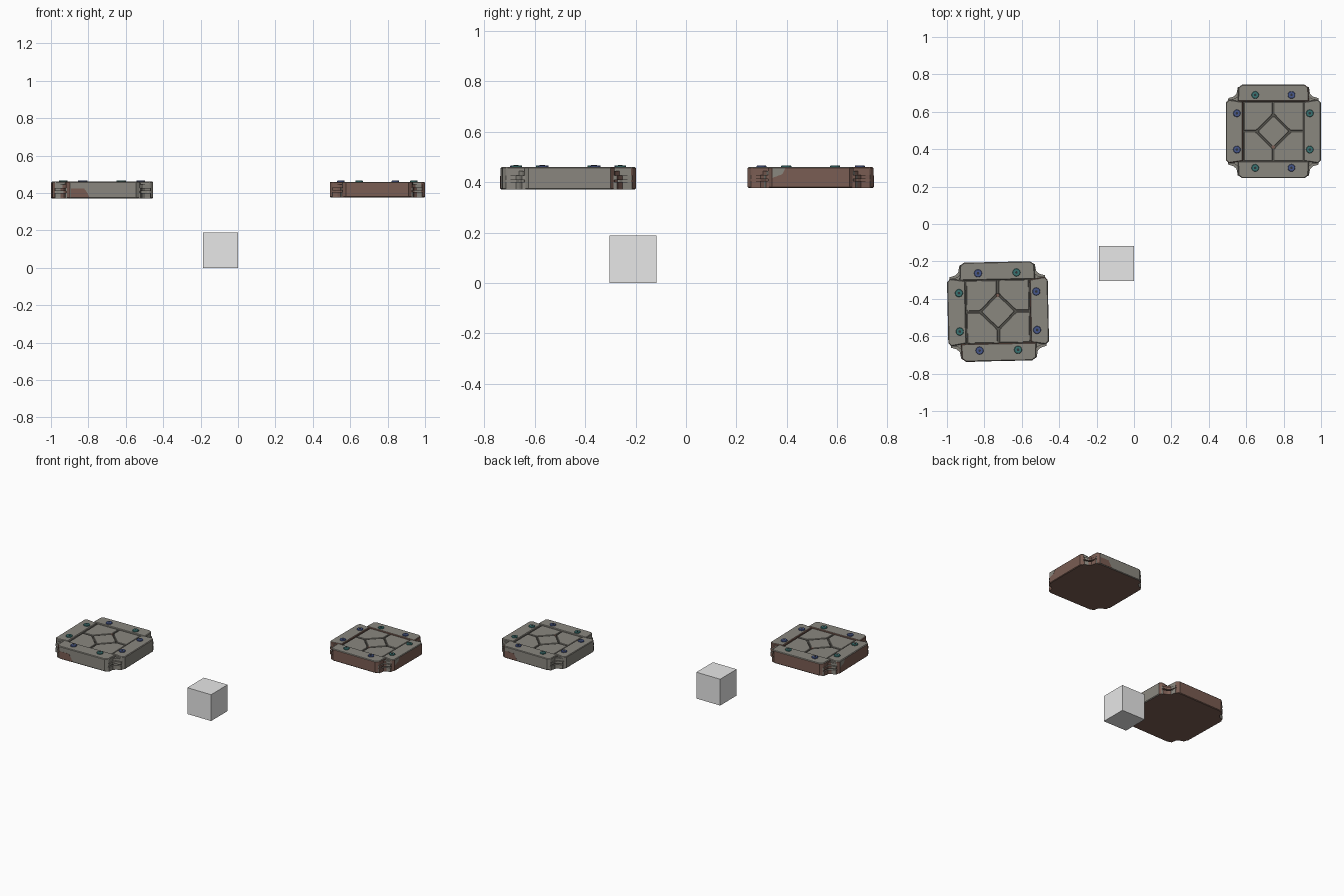
import bpy, bmesh, math
from mathutils import Matrix, Vector

if "Cube" in bpy.data.objects:
    bpy.data.objects.remove(bpy.data.objects["Cube"])


def material(name, hexcol):
    def lin(v):
        v /= 255
        return v / 12.92 if v < 0.04045 else ((v + 0.055) / 1.055) ** 2.4
    m = bpy.data.materials.new(name)
    m.diffuse_color = (*[lin(int(hexcol[i:i + 2], 16)) for i in (0, 2, 4)], 1)
    m.use_nodes = True
    m.node_tree.nodes["Principled BSDF"].inputs["Base Color"].default_value = m.diffuse_color
    return m


STONE = material("stone grey", "8a877f")
RUST = material("rust brown", "7a5d53")
GROOVE = material("groove dark grey", "55534d")
TEAL = material("bolt teal", "3a7472")
BLUE = material("bolt blue", "47578a")
DARK = material("bolt dark centre", "33363a")
PALE = material("pale grey", "e7e7e7")


def prism(name, pts, z0, z1, mats, place, bevel=0, axis=None):
    """Extrude an outline between two heights; axis maps it to another plane."""
    bm = bmesh.new()
    n = len(pts)
    lo = [bm.verts.new((x, y, z0)) for x, y in pts]
    hi = [bm.verts.new((x, y, z1)) for x, y in pts]
    bm.faces.new(lo[::-1])
    bm.faces.new(hi)
    for i in range(n):
        j = (i + 1) % n
        bm.faces.new((lo[i], lo[j], hi[j], hi[i]))
    if axis:
        bm.transform(axis)
    bmesh.ops.recalc_face_normals(bm, faces=bm.faces)
    if len(mats) > 1:  # rust below and on the front and right sides
        for f in bm.faces:
            c, d = f.calc_center_median(), f.normal
            rust = d.z < -0.5 or (abs(d.z) < 0.5 and
                                  (d.x > 0.4 or (d.y < -0.4 and c.x < 0.17)))
            f.material_index = 1 if rust else 0
    me = bpy.data.meshes.new(name)
    bm.to_mesh(me)
    bm.free()
    for m in mats:
        me.materials.append(m)
    ob = bpy.data.objects.new(name, me)
    bpy.context.collection.objects.link(ob)
    ob.matrix_world = place
    if bevel:
        b = ob.modifiers.new("chamfer", 'BEVEL')
        b.width, b.segments = bevel, 1
        b.limit_method, b.angle_limit = 'ANGLE', math.radians(50)
    return ob


def four_way(quad):
    """Mirror a quarter outline (counter-clockwise, +x to +y) all round."""
    r = quad[::-1]
    return (quad + [(-x, y) for x, y in r] + [(-x, -y) for x, y in quad]
            + [(x, -y) for x, y in r])


def ngon(cx, cy, r, n):
    return [(cx + r * math.cos(math.tau * i / n), cy + r * math.sin(math.tau * i / n))
            for i in range(n)]


def platform(tag, place):
    body = [STONE, RUST]

    def add(name, *args, **kw):
        return prism(f"{tag}_{name}", *args, place=place, **kw)

    # stepped core that shows in the corner notches
    tiers = [("base_tier", 0.0, 0.028, 0.010), ("recess_tier", 0.028, 0.036, -0.004),
             ("middle_tier", 0.036, 0.052, 0.010), ("upper_tier", 0.052, 0.068, 0.0)]
    for name, z0, z1, e in tiers:
        quad = [(0.246, 0.15), (0.240, 0.168 + e), (0.203 + e, 0.176 + e),
                (0.187 + e, 0.190 + e), (0.180 + e, 0.236), (0.165, 0.244)]
        add(name, four_way(quad), z0, z1, body)

    # four full-height side arms
    for s, name in ((1, "back"), (-1, "front")):
        add(name + "_arm", [(-0.190, s * 0.160), (0.190, s * 0.160), (0.187, s * 0.235),
                            (0.167, s * 0.250), (-0.167, s * 0.250), (-0.187, s * 0.235)],
            0, 0.082, body, bevel=0.004)
    for s, name in ((1, "right"), (-1, "left")):
        add(name + "_arm", [(s * 0.163, -0.158), (s * 0.163, 0.158), (s * 0.238, 0.170),
                            (s * 0.254, 0.154), (s * 0.254, -0.154), (s * 0.238, -0.170)],
            0, 0.082, body, bevel=0.004)

    # recessed centre: groove floor, corner panels and diamond
    q = 0.164
    add("groove_floor", [(-q, -q), (q, -q), (q, q), (-q, q)], 0.064, 0.070, [GROOVE])
    g, w = 0.005, 0.157
    for sx in (1, -1):
        for sy in (1, -1):
            pts = [(g, w), (w, w), (w, g), (0.094, g), (0.080, 0.016),
                   (0.016, 0.080), (g, 0.094)]
            add("corner_panel", [(sx * x, sy * y) for x, y in pts], 0.066, 0.077, [STONE],
                bevel=0.002)
    add("centre_diamond", four_way([(0.080, 0.004), (0.004, 0.080)]), 0.066, 0.077, [STONE],
        bevel=0.002)
    add("rust_spot", ngon(0, -0.083, 0.010, 6), 0.068, 0.0775, [RUST])

    # bolts along the rim
    a, r = 0.097, 0.195
    bolts = [(-a, r, TEAL), (a, r, BLUE), (-a, -r, TEAL), (a, -r, BLUE),
             (-r, a, BLUE), (-r, -a, BLUE), (r, a, TEAL), (r, -a, TEAL)]
    for x, y, m in bolts:
        add("bolt", ngon(x, y, 0.020, 12), 0.080, 0.088, [m], bevel=0.002)
        add("bolt_centre", ngon(x, y, 0.007, 8), 0.086, 0.0888, [DARK])

    # worn patches on the sides
    to_xz = Matrix(((1, 0, 0, 0), (0, 0, 1, 0), (0, 1, 0, 0), (0, 0, 0, 1)))
    to_yz = Matrix(((0, 0, 1, 0), (1, 0, 0, 0), (0, 1, 0, 0), (0, 0, 0, 1)))
    add("back_rust_patch", [(0.163, 0.004), (0.068, 0.004), (0.078, 0.025), (0.096, 0.050),
                            (0.163, 0.050)], 0.247, 0.2508, [RUST], axis=to_xz)
    add("right_worn_patch", [(-0.152, 0.078), (-0.100, 0.078), (-0.112, 0.055),
                             (-0.152, 0.040)], 0.251, 0.2548, [STONE], axis=to_yz)


def placing(x, y, z, angle, sxy, sz):
    return (Matrix.Translation((x, y, z)) @ Matrix.Rotation(math.radians(angle), 4, 'Z')
            @ Matrix.Diagonal((sxy, sxy, sz, 1)))


platform("near_platform", placing(-0.727, -0.468, 0.370, 181.2, 1.06, 1.1))
platform("far_platform", placing(0.745, 0.495, 0.376, 0, 1.0, 1.02))

# plain cube on the ground
prism("ground_cube", [(-0.188, -0.304), (0, -0.304), (0, -0.117), (-0.188, -0.117)],
      0, 0.188, [PALE], Matrix.Identity(4))
